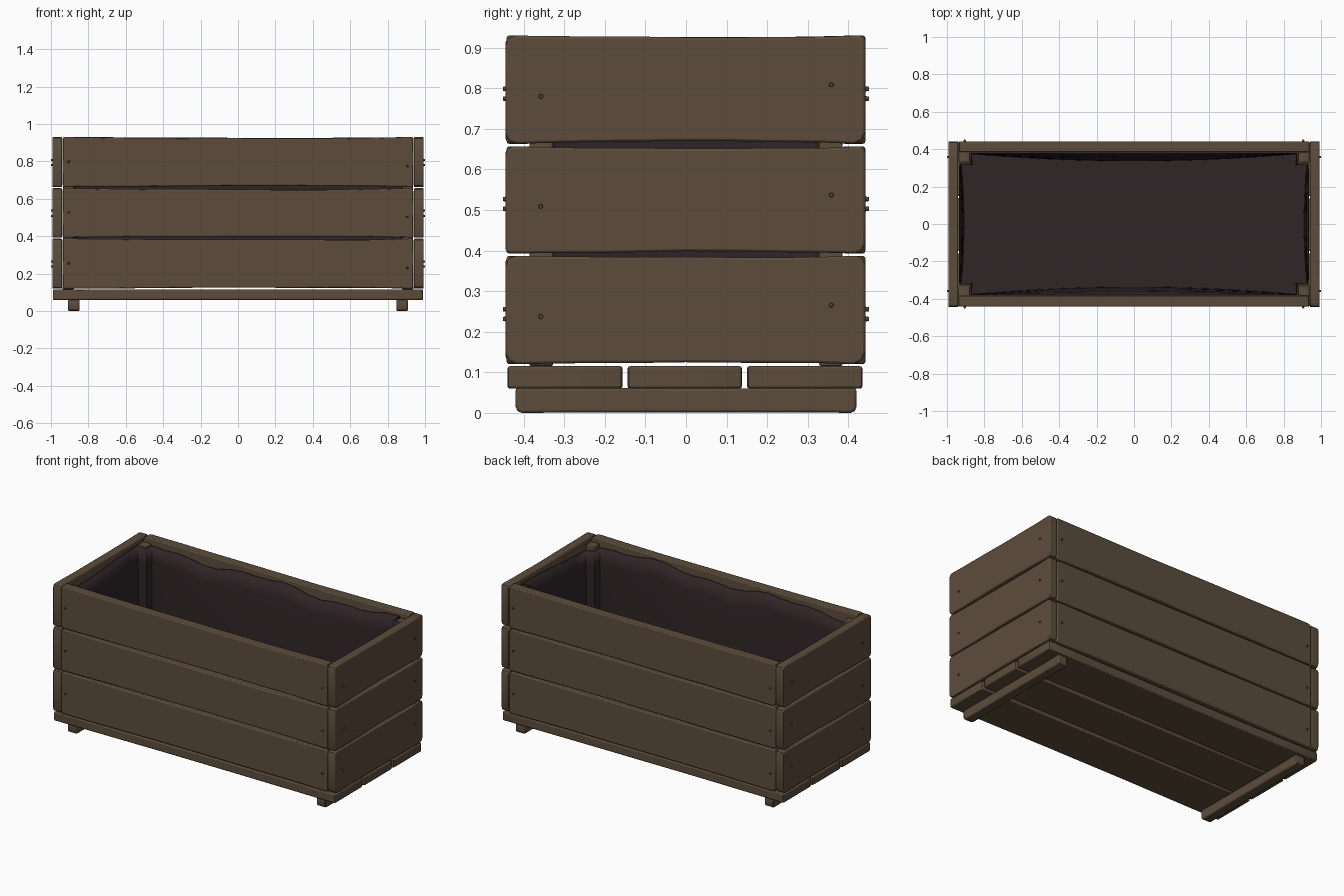
import bpy, bmesh, math, random
from mathutils import Vector

random.seed(4)
cube = bpy.data.objects.get("Cube")
if cube:
    bpy.data.objects.remove(cube, do_unlink=True)


def material(name, rgb):
    m = bpy.data.materials.new(name)
    m.use_nodes = True
    m.diffuse_color = (*rgb, 1)
    m.node_tree.nodes["Principled BSDF"].inputs["Base Color"].default_value = (*rgb, 1)
    return m


wood = material("brown wood", (0.108, 0.073, 0.045))
cloth = material("dark liner cloth", (0.029, 0.018, 0.020))
metal = material("dull screw brown", (0.085, 0.06, 0.04))


def finish(bm, name, mat, angle=40):
    bmesh.ops.recalc_face_normals(bm, faces=bm.faces)
    mesh = bpy.data.meshes.new(name)
    bm.to_mesh(mesh)
    bm.free()
    mesh.materials.append(mat)
    obj = bpy.data.objects.new(name, mesh)
    bpy.context.collection.objects.link(obj)
    bpy.ops.object.select_all(action='DESELECT')
    obj.select_set(True)
    bpy.context.view_layer.objects.active = obj
    bpy.ops.object.shade_smooth_by_angle(angle=math.radians(angle))
    return obj


def plank(name, lo, hi, wear=0.015, wobble=0.003):
    """Worn board: clipped end corners, slightly uneven edges, rounded rim."""
    lo, hi = Vector(lo), Vector(hi)
    size, mid = hi - lo, (lo + hi) / 2
    long_axis = max(range(3), key=lambda i: size[i])
    thin_axis = min(range(3), key=lambda i: size[i])
    wide_axis = 3 - long_axis - thin_axis
    bm = bmesh.new()
    bmesh.ops.create_cube(bm, size=1)
    for v in bm.verts:
        v.co = Vector(v.co[i] * size[i] + mid[i] for i in range(3))
    # clip the four corners by uneven amounts
    corners = [e for e in bm.edges
               if abs((e.verts[0].co - e.verts[1].co)[thin_axis]) > size[thin_axis] * 0.9
               and (e.verts[0].co - e.verts[1].co).length < size[thin_axis] * 1.01]
    for e in corners:
        bmesh.ops.bevel(bm, geom=[e], offset=wear * random.uniform(0.5, 1.4),
                        segments=2, profile=0.5, affect='EDGES')
    # uneven long edges
    normal = Vector((0, 0, 0))
    normal[long_axis] = 1
    for k in range(1, 8):
        point = mid.copy()
        point[long_axis] = lo[long_axis] + size[long_axis] * k / 8
        cut = bmesh.ops.bisect_plane(bm, geom=bm.verts[:] + bm.edges[:] + bm.faces[:],
                                     plane_co=point, plane_no=normal)
        shift = {s: random.uniform(0, wobble) for s in (-1, 1)}
        for v in cut["geom_cut"]:
            if isinstance(v, bmesh.types.BMVert):
                side = 1 if v.co[wide_axis] > mid[wide_axis] else -1
                v.co[wide_axis] -= side * shift[side]
    obj = finish(bm, name, wood)
    bevel = obj.modifiers.new("rounded rim", 'BEVEL')
    bevel.width = 0.006
    bevel.segments = 2
    bevel.limit_method = 'ANGLE'
    bevel.angle_limit = math.radians(50)
    return obj


def screw(name, x, y, z, axis, sign):
    """Small domed screw head standing off a board."""
    bm = bmesh.new()
    bmesh.ops.create_cone(bm, cap_ends=True, segments=10, radius1=0.007,
                          radius2=0.005, depth=0.014)
    obj = finish(bm, name, metal)
    obj.location = (x, y, z)
    direction = Vector((sign, 0, 0)) if axis == 'x' else Vector((0, sign, 0))
    obj.rotation_euler = direction.to_track_quat('Z', 'Y').to_euler()


# Three courses of wall boards with their screws
courses = {"bottom": (0.12, 0.387), "middle": (0.393, 0.657), "top": (0.663, 0.93)}
for course, (z0, z1) in courses.items():
    zm = (z0 + z1) / 2
    for side, s in (("front", -1), ("back", 1)):
        y0, y1 = sorted((s * 0.385, s * 0.442))
        plank(f"{course}_{side}_board", (-0.938, y0, z0), (0.938, y1, z1))
        for end, e in (("left", 1), ("right", -1)):
            screw(f"{course}_{side}_{end}_screw", e * 0.905, s * 0.444,
                  zm + s * e * 0.012 - 0.01, 'y', s)
    for side, s in (("left", 1), ("right", -1)):
        x0, x1 = sorted((s * 0.94, s * 0.993))
        plank(f"{course}_{side}_board", (x0, -0.445, z0), (x1, 0.442, z1), wear=0.022)
        for end, e in (("front", -1), ("back", 1)):
            screw(f"{course}_{side}_{end}_screw", s * 0.992, e * 0.358,
                  zm + e * 0.014 - 0.002, 'x', s)

# Base slats and the two feet under them
for name, y0, y1 in (("front", -0.44, -0.156), ("middle", -0.144, 0.138),
                     ("back", 0.15, 0.435)):
    plank(f"{name}_base_slat", (-0.99, y0, 0.06), (0.99, y1, 0.115), wear=0.01)
for name, s in (("left", 1), ("right", -1)):
    x0, x1 = sorted((s * 0.847, s * 0.908))
    plank(f"{name}_foot", (x0, -0.42, 0), (x1, 0.42, 0.062), wear=0.012, wobble=0.001)

# Inner corner posts
for xn, sx in (("left", 1), ("right", -1)):
    for yn, sy in (("front", -1), ("back", 1)):
        x0, x1 = sorted((sx * 0.878, sx * 0.938))
        y0, y1 = sorted((sy * 0.328, sy * 0.386))
        plank(f"{yn}_{xn}_post", (x0, y0, 0.116), (x1, y1, 0.9), wear=0.004, wobble=0.001)

# Cloth liner: notched outline around the posts, sagging inward toward the floor
quarter = [(0.932, 0.322), (0.872, 0.322), (0.872, 0.38)]
outline = []
for sx, sy in ((1, 1), (-1, 1), (-1, -1), (1, -1)):
    pts = quarter if sx * sy > 0 else quarter[::-1]
    outline += [Vector((sx * x, sy * y)) for x, y in pts]
loop = []
for a, b in zip(outline, outline[1:] + outline[:1]):
    n = max(1, round((b - a).length / 0.09))
    loop += [a.lerp(b, i / n) for i in range(n)]

bm = bmesh.new()
rings = []
levels = 8
for k in range(levels + 1):
    t = k / levels
    sag = t ** 0.6
    ring = []
    for p in loop:
        rim = 0.885 + 0.016 * math.sin(p.x * 7 + p.y * 5) + 0.01 * math.sin(p.x * 17)
        x = p.x * (1 - 0.025 * sag * (1 - (p.y / 0.4) ** 2))
        y = p.y * (1 - 0.11 * sag * (1 - (p.x / 0.93) ** 2))
        ring.append(bm.verts.new((x, y, rim + (0.135 - rim) * t)))
    rings.append(ring)
for upper, lower in zip(rings, rings[1:]):
    for i in range(len(loop)):
        j = (i + 1) % len(loop)
        bm.faces.new((upper[i], upper[j], lower[j], lower[i]))
bm.faces.new(rings[-1])
liner = finish(bm, "cloth_liner", cloth, 50)
thick = liner.modifiers.new("cloth thickness", 'SOLIDIFY')
thick.thickness = 0.006
thick.offset = 0
